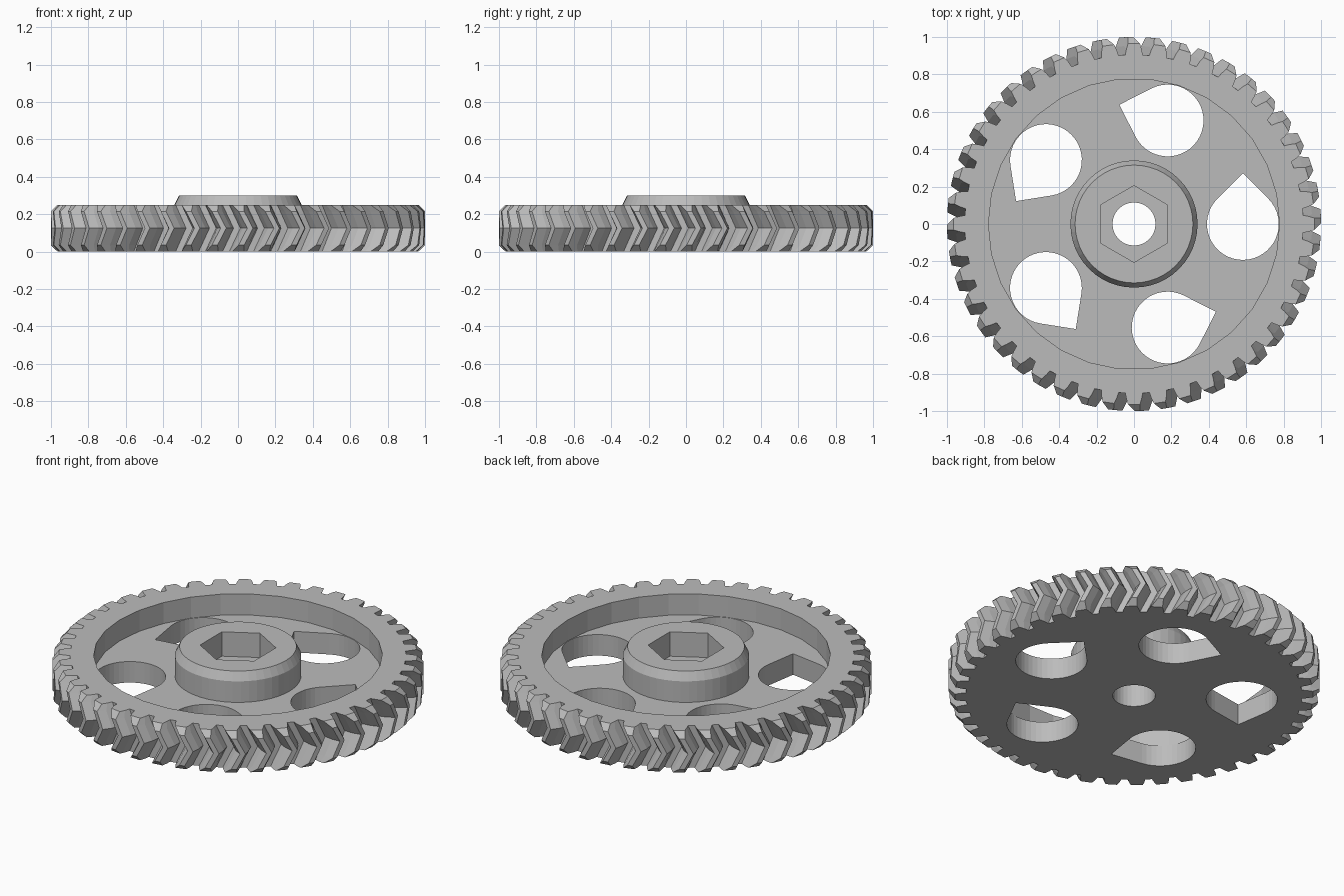
import bpy, bmesh, math
from math import cos, sin, pi, tau

if "Cube" in bpy.data.objects:
    bpy.data.objects.remove(bpy.data.objects["Cube"])

TEETH, WIDTH, FLOOR, TOP = 44, 0.25, 0.125, 0.30
ROOT, PITCH, TIP = 0.905, 0.957, 1.0
TWIST = 0.065

grey = bpy.data.materials.new("light grey")
grey.use_nodes = True
grey.diffuse_color = (0.5, 0.5, 0.5, 1)
grey.node_tree.nodes["Principled BSDF"].inputs["Base Color"].default_value = grey.diffuse_color


def loft(name, rings):
    """Closed solid through a stack of rings with equal point counts."""
    bm = bmesh.new()
    rows = [[bm.verts.new(p) for p in ring] for ring in rings]
    n = len(rows[0])
    for a, b in zip(rows, rows[1:]):
        for i in range(n):
            j = (i + 1) % n
            bm.faces.new((a[i], a[j], b[j], b[i]))
    bm.faces.new(rows[0][::-1])
    bm.faces.new(rows[-1])
    mesh = bpy.data.meshes.new(name)
    bm.to_mesh(mesh)
    bm.free()
    obj = bpy.data.objects.new(name, mesh)
    bpy.context.collection.objects.link(obj)
    mesh.materials.append(grey)
    return obj


def circle(r, z, n, start=0):
    return [(r * cos(start + tau * i / n), r * sin(start + tau * i / n), z) for i in range(n)]


def prism(name, r, low, high, n, start=0):
    return loft(name, [circle(r, low, n, start), circle(r, high, n, start)])


def cut(target, cutter):
    cutter.hide_render = True
    mod = target.modifiers.new("cut", 'BOOLEAN')
    mod.operation, mod.solver, mod.object = 'DIFFERENCE', 'EXACT', cutter
    bpy.context.view_layer.objects.active = target
    bpy.ops.object.modifier_apply(modifier=mod.name)
    bpy.data.objects.remove(cutter)


def half_angle(r):
    d = r - PITCH
    return 0.036 - 0.4 * d - 2 * d * d


def tooth_ring(z, tip):
    """Toothed outline, turned most at mid height to give the herringbone."""
    turn = TWIST * (1 - abs(2 * z / WIDTH - 1))
    radii = [ROOT, (ROOT + tip) / 2, tip]
    side = [(r, half_angle(r)) for r in radii]
    outline = [(r, -a) for r, a in side] + side[::-1]
    ring = []
    for k in range(TEETH):
        for r, a in outline:
            t = tau * k / TEETH + a + turn
            ring.append((r * cos(t), r * sin(t), z))
    return ring


# Toothed wheel with chamfered tooth ends
bevel, end_tip = 0.035, 0.965
layers = [(0, end_tip), (bevel, TIP), (WIDTH / 2, TIP), (WIDTH - bevel, TIP), (WIDTH, end_tip)]
wheel = loft("gear_wheel", [tooth_ring(z, tip) for z, tip in layers])

# Recess in the upper face, and the shaft hole
cut(wheel, prism("recess_cutter", 0.778, FLOOR, 0.5, 30))
cut(wheel, prism("wheel_bore_cutter", 0.115, -0.1, 0.5, 32))


# Five teardrop openings
def teardrop(z, angle):
    r, centre, steps = 0.192, 0.582, 32
    pts = [(r * cos(a), r * sin(a)) for a in
           (3 * pi / 4 + 1.5 * pi * i / steps for i in range(steps + 1))]
    pts.append((0, r * math.sqrt(2)))
    c, s = cos(angle), sin(angle)
    return [((x + centre) * c - y * s, (x + centre) * s + y * c, z) for x, y in pts]


for k in range(5):
    angle = tau * k / 5
    cut(wheel, loft("opening_cutter", [teardrop(-0.1, angle), teardrop(0.5, angle)]))

# Raised hub with chamfered top, hexagonal pocket and shaft hole
hub = loft("hub", [circle(0.34, FLOOR - 0.01, 48), circle(0.34, WIDTH, 48), circle(0.315, TOP, 48)])
cut(hub, prism("hex_pocket_cutter", 0.205, 0.155, 0.5, 6, pi / 2))
cut(hub, prism("hub_bore_cutter", 0.115, 0, 0.5, 32))
